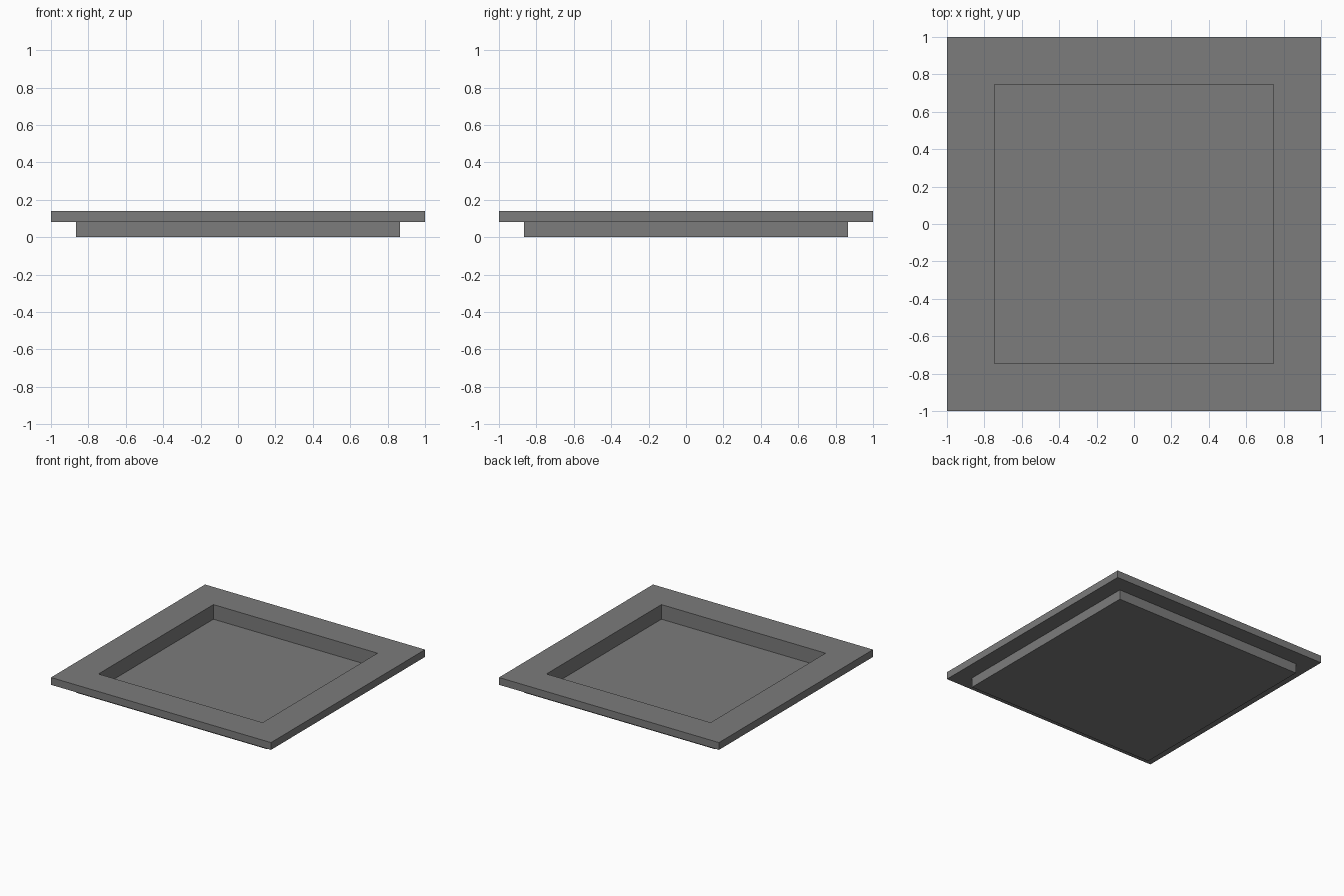
import bpy, bmesh

if "Cube" in bpy.data.objects:
    bpy.data.objects.remove(bpy.data.objects["Cube"])

grey = bpy.data.materials.new("neutral grey")
grey.diffuse_color = (0.2, 0.2, 0.2, 1)
grey.use_nodes = True
grey.node_tree.nodes["Principled BSDF"].inputs["Base Color"].default_value = grey.diffuse_color

# Square-ring profile (half width, height), from underside round to recess floor
profile = [(0.866, 0.0), (0.866, 0.08), (1.0, 0.08),
           (1.0, 0.14), (0.746, 0.14), (0.746, 0.02)]

bm = bmesh.new()
rings = [[bm.verts.new((sx * w, sy * w, z))
          for sx, sy in ((-1, -1), (1, -1), (1, 1), (-1, 1))]
         for w, z in profile]

# Walls, flange and rim
for a, b in zip(rings, rings[1:]):
    for i in range(4):
        j = (i + 1) % 4
        bm.faces.new((a[i], a[j], b[j], b[i]))

# Underside and recess floor
bm.faces.new(rings[0][::-1])
bm.faces.new(rings[-1])
bmesh.ops.recalc_face_normals(bm, faces=bm.faces)

mesh = bpy.data.meshes.new("square_tray")
bm.to_mesh(mesh)
bm.free()
mesh.materials.append(grey)
tray = bpy.data.objects.new("square_tray", mesh)
bpy.context.collection.objects.link(tray)
